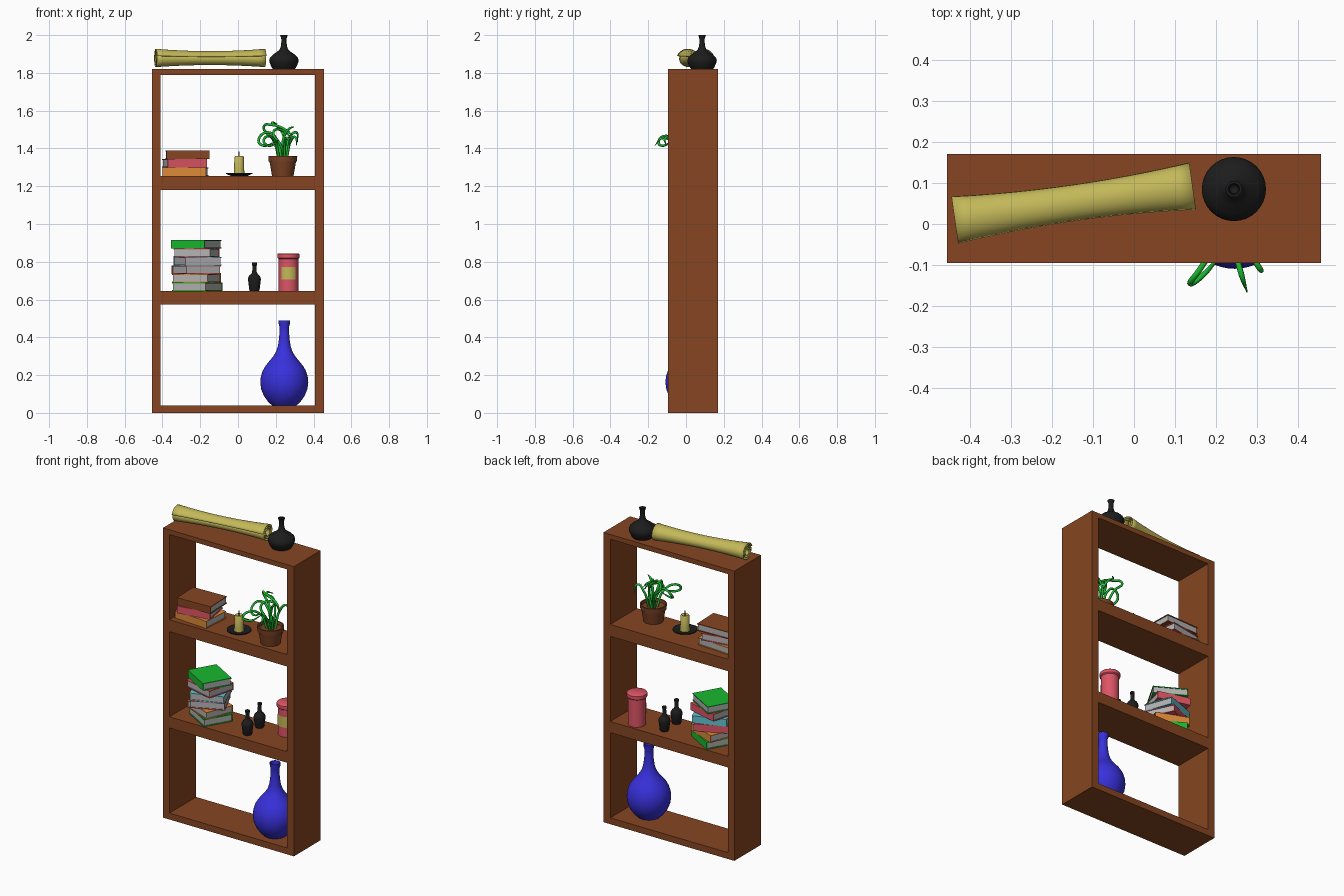
import bpy, bmesh, math
from mathutils import Matrix, Vector

if "Cube" in bpy.data.objects:
    bpy.data.objects.remove(bpy.data.objects["Cube"])

COLORS = {
    "wood": (.24, .06, .015), "blue": (.04, .03, .72), "parchment": (.55, .48, .10),
    "black": (.012, .012, .012), "pink": (.72, .09, .13), "green": (.01, .48, .03),
    "cyan": (.12, .55, .62), "orange": (.72, .25, .04), "clay": (.2, .055, .018),
    "paper": (.45, .45, .45),
}
MATS = {}
for key, c in COLORS.items():
    MATS[key] = bpy.data.materials.new(key)
    MATS[key].diffuse_color = (*c, 1)


def finish(name, bm, mats, smooth=False):
    bmesh.ops.recalc_face_normals(bm, faces=bm.faces)
    me = bpy.data.meshes.new(name)
    bm.to_mesh(me)
    bm.free()
    for m in mats:
        me.materials.append(MATS[m])
    if smooth:
        me.polygons.foreach_set("use_smooth", [True] * len(me.polygons))
        me.set_sharp_from_angle(angle=math.radians(40))
    ob = bpy.data.objects.new(name, me)
    bpy.context.collection.objects.link(ob)
    return ob


def add_box(bm, lo, hi, mat=0):
    lo, hi = Vector(lo), Vector(hi)
    m = Matrix.Translation((lo + hi) / 2) @ Matrix.Diagonal((*(hi - lo), 1))
    verts = bmesh.ops.create_cube(bm, size=1, matrix=m)["verts"]
    for f in {f for v in verts for f in v.link_faces}:
        f.material_index = mat


def board(name, lo, hi):
    bm = bmesh.new()
    add_box(bm, lo, hi)
    finish(name, bm, ["wood"])


def lathe(name, mat, loc, profile, segs=32):
    """Spin (radius, height) points round z."""
    bm = bmesh.new()
    vs = [bm.verts.new((r, 0, z)) for r, z in profile]
    es = [bm.edges.new(p) for p in zip(vs, vs[1:])]
    bmesh.ops.spin(bm, geom=vs + es, cent=(0, 0, 0), axis=(0, 0, 1),
                   angle=2 * math.pi, steps=segs, use_merge=True)
    bmesh.ops.remove_doubles(bm, verts=bm.verts, dist=1e-5)
    ob = finish(name, bm, [mat], True)
    ob.location = loc
    return ob


def book(name, mat, loc, rot, w, d, h=.045):
    """Spine along local -y; covers overhang the page block."""
    bm = bmesh.new()
    x, y, t = w / 2, d / 2, .005
    add_box(bm, (-x, -y, 0), (x, y, t))
    add_box(bm, (-x, -y, h - t), (x, y, h))
    add_box(bm, (-x, -y, t), (x, -y + t, h - t))
    add_box(bm, (-x + .004, -y + t, t), (x - .004, y - .004, h - t), 1)
    ob = finish(name, bm, [mat, "paper"])
    ob.location = loc
    ob.rotation_euler.z = math.radians(rot)


def tube(name, mat, pts, radius, loc):
    cu = bpy.data.curves.new(name, "CURVE")
    cu.dimensions = "3D"
    cu.bevel_depth = radius
    cu.bevel_resolution = 2
    cu.resolution_u = 8
    cu.use_fill_caps = True
    sp = cu.splines.new("BEZIER")
    sp.bezier_points.add(len(pts) - 1)
    for i, (bp, p) in enumerate(zip(sp.bezier_points, pts)):
        bp.co = p
        bp.handle_left_type = bp.handle_right_type = "AUTO"
        bp.radius = .25 if i == len(pts) - 1 else 1
    cu.materials.append(MATS[mat])
    ob = bpy.data.objects.new(name, cu)
    ob.location = loc
    bpy.context.collection.objects.link(ob)


# Bookcase: two sides and four open-backed shelves
Y0, Y1 = -.095, .17
board("left_side", (-.455, Y0, 0), (-.41, Y1, 1.82))
board("right_side", (.407, Y0, 0), (.455, Y1, 1.82))
for n, z0, z1 in [("bottom_board", 0, .04), ("lower_shelf", .575, .645),
                  ("upper_shelf", 1.18, 1.255), ("top_board", 1.79, 1.82)]:
    board(n, (-.41, Y0, z0), (.407, Y1, z1))

# Rolled parchment, narrower in the middle
bm = bmesh.new()
rows, cols, turns = 16, 72, 3
a_end = math.radians(165)
grid = []
for i in range(rows + 1):
    t = 2 * i / rows - 1
    s = .76 + .24 * t * t
    row = []
    for j in range(cols + 1):
        k = j / cols
        a = a_end - 2 * math.pi * turns * (1 - k)
        r = (.018 + .036 * k) * s
        row.append(bm.verts.new((t * .292, 1.15 * r * math.cos(a), r * math.sin(a))))
    grid.append(row)
for ra, rb in zip(grid, grid[1:]):
    for j in range(cols):
        bm.faces.new((ra[j], ra[j + 1], rb[j + 1], rb[j]))
scroll = finish("parchment_roll", bm, ["parchment"], True)
scroll.location = (-.147, .053, 1.876)
scroll.rotation_euler.z = math.radians(8.1)
sol = scroll.modifiers.new("thickness", "SOLIDIFY")
sol.thickness = .003

# Black vase on top
lathe("black_vase", "black", (.243, .085, 1.82), [
    (0, 0), (.058, 0), (.066, .012), (.076, .035), (.078, .048), (.073, .062), (.058, .077),
    (.038, .09), (.024, .102), (.017, .118), (.014, .14), (.014, .16), (.02, .18),
    (.014, .18), (.01, .16), (.01, .11), (0, .1)])

# Large blue vase at the bottom
lathe("blue_vase", "blue", (.245, .018, .04), [
    (0, 0), (.065, 0), (.085, .018), (.108, .05), (.122, .085), (.127, .12), (.124, .152),
    (.115, .182), (.1, .208), (.08, .233), (.06, .257), (.044, .283), (.034, .312),
    (.028, .35), (.025, .39), (.025, .415), (.03, .432), (.031, .45), (.025, .45),
    (.02, .42), (.02, .34), (0, .3)], 48)

# Pair of small black bottles
for n, y in [("front_bottle", -.03), ("back_bottle", .09)]:
    lathe(n, "black", (.087, y, .645), [
        (0, 0), (.024, 0), (.027, .006), (.034, .06), (.033, .07), (.027, .082), (.016, .092),
        (.012, .102), (.01, .135), (.013, .137), (.013, .15), (0, .15)], 24)

# Pink canister with lid and label
lathe("canister", "pink", (.267, .105, .645), [
    (0, 0), (.052, 0), (.052, .17), (.059, .176), (.059, .196), (.054, .2), (0, .2)])
bm = bmesh.new()
prev = None
for i in range(13):
    a = math.radians(-90 - 45 + 7.5 * i)
    cur = [bm.verts.new((.0535 * math.cos(a), .0535 * math.sin(a), z)) for z in (.06, .128)]
    if prev:
        bm.faces.new((prev[0], cur[0], cur[1], prev[1]))
    prev = cur
label = finish("canister_label", bm, ["parchment"], True)
label.location = (.267, .105, .645)

# Candle on a dish
C = (.006, .002, 1.255)
lathe("candle_dish", "black", C, [
    (0, 0), (.045, 0), (.07, .011), (.07, .015), (.045, .008), (0, .008)])
lathe("candle", "parchment", C, [
    (0, .008), (.029, .008), (.027, .03), (.025, .1), (.021, .106), (.012, .1), (0, .098)], 20)
lathe("candle_wick", "black", C, [(0, .095), (.003, .095), (.003, .13), (0, .13)], 8)

# Potted plant
P = (.237, -.015, 1.255)
lathe("plant_pot", "clay", P, [
    (0, 0), (.057, 0), (.07, .075), (.075, .077), (.077, .106), (.069, .106), (.066, .09),
    (0, .09)])
vines = [
    [(-.02, -.01, 0), (-.04, -.04, .09), (-.08, -.1, .12), (-.1, -.13, .09), (-.07, -.11, .07), (-.02, -.05, .1)],
    [(.01, -.02, 0), (.012, -.06, .09), (.025, -.11, .11), (.038, -.15, .07)],
    [(.02, -.01, 0), (.045, -.05, .1), (.07, -.095, .11), (.072, -.09, .07)],
    [(-.01, .01, 0), (-.03, .02, .1), (-.08, .02, .14), (-.128, .0, .1), (-.1, -.03, .07), (-.04, -.02, .09)],
    [(0, .02, 0), (.01, .03, .1), (-.02, .05, .165), (-.055, .04, .19), (-.03, .07, .185)],
    [(.02, .02, 0), (.03, .05, .1), (.07, .06, .14), (.078, .08, .09)],
    [(0, 0, 0), (.005, .0, .11), (.035, -.02, .16), (.06, -.03, .17)],
    [(-.02, .02, 0), (-.05, .06, .1), (-.1, .07, .17), (-.06, .04, .18), (.02, .03, .15), (.06, .01, .11)],
    [(.01, 0, 0), (-.01, -.03, .07), (-.05, -.02, .14), (0, .03, .15), (.05, .02, .1)],
]
for i, pts in enumerate(vines):
    tube(f"plant_vine_{i + 1}", "green", pts, .007, (P[0], P[1], P[2] + .09))

# Books on the upper shelf
for i, (m, x, rot, w, d) in enumerate([("orange", -.278, -4, .23, .18),
                                       ("pink", -.283, 10, .21, .17),
                                       ("wood", -.268, 2, .228, .17)]):
    book(f"upper_book_{i + 1}", m, (x, .025, 1.255 + .045 * i), rot, w, d)

# Tall stack of twisted books on the lower shelf
for i, (m, rot, x) in enumerate([("green", 150, -.215), ("orange", 158, -.22),
                                 ("pink", 205, -.22), ("cyan", 200, -.215),
                                 ("pink", 165, -.22), ("green", -30, -.222)]):
    book(f"stacked_book_{i + 1}", m, (x, .036, .645 + .045 * i), rot, .205, .18)

for m in bpy.data.materials:
    if m.users and not m.is_grease_pencil:
        m.use_nodes = True
        m.node_tree.nodes["Principled BSDF"].inputs["Base Color"].default_value = m.diffuse_color
